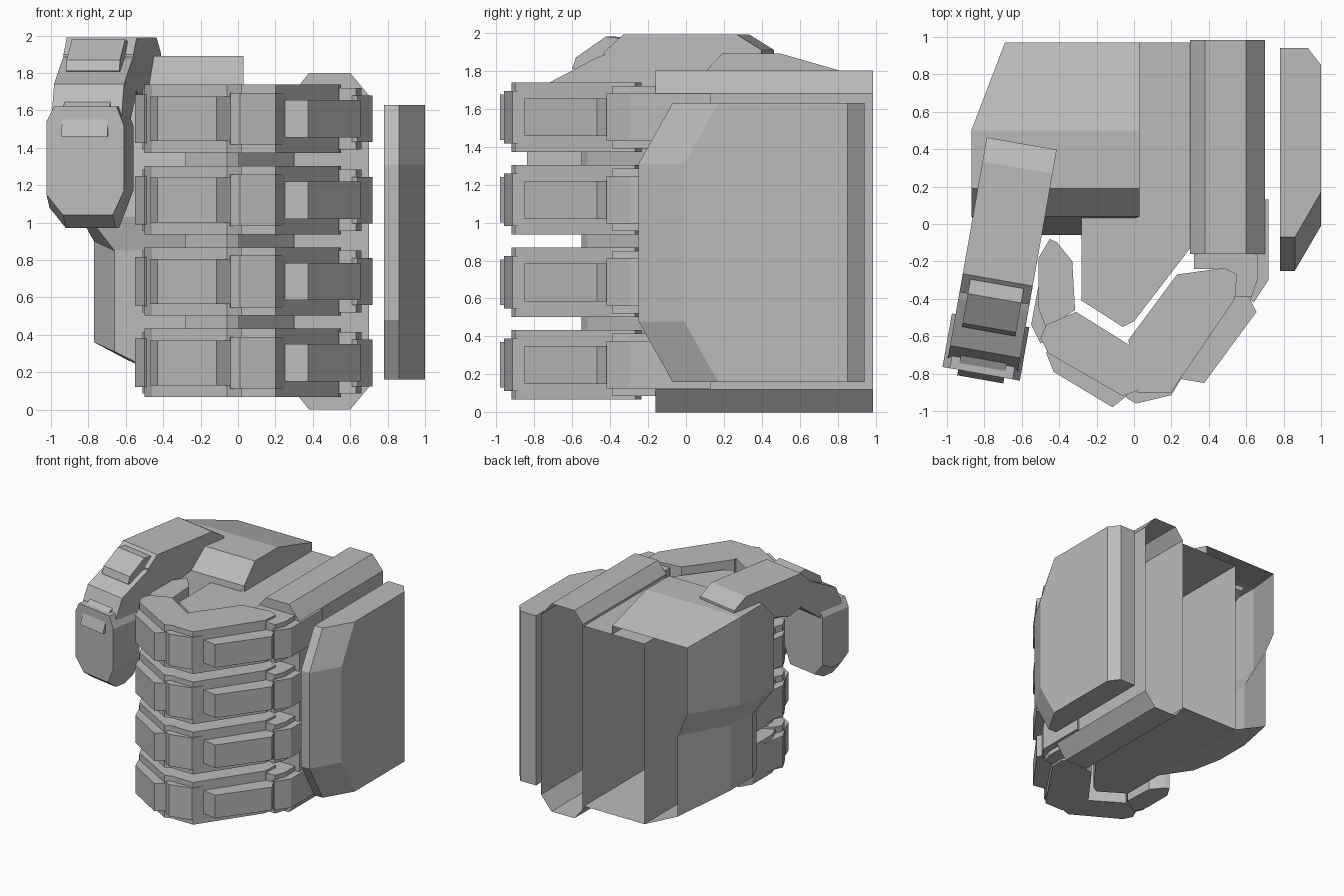
import bpy
import bmesh
from math import radians
from mathutils import Matrix, Vector

cube = bpy.data.objects.get("Cube")
if cube:
    bpy.data.objects.remove(cube, do_unlink=True)

GREY = (0.5, 0.5, 0.5, 1)
metal = bpy.data.materials.new("plain grey metal")
metal.use_nodes = True
metal.diffuse_color = GREY
metal.node_tree.nodes["Principled BSDF"].inputs["Base Color"].default_value = GREY


def finish(name, bm):
    """Turn a bmesh into a flat shaded grey object."""
    bmesh.ops.recalc_face_normals(bm, faces=bm.faces[:])
    mesh = bpy.data.meshes.new(name)
    bm.to_mesh(mesh)
    bm.free()
    mesh.materials.append(metal)
    obj = bpy.data.objects.new(name, mesh)
    bpy.context.scene.collection.objects.link(obj)
    return obj


def skin(bm, rings, closed=True, open_edge=None):
    """Bridge neighbouring rings of points; return the vertex rings."""
    rows = [[bm.verts.new(p) for p in ring] for ring in rings]
    count = len(rows[0])
    for low, high in zip(rows, rows[1:]):
        for i in range(count if closed else count - 1):
            if i != open_edge:
                j = (i + 1) % count
                bm.faces.new((low[i], low[j], high[j], high[i]))
    return rows


def loft(name, rings, start=True, end=True, open_edge=None):
    bm = bmesh.new()
    rows = skin(bm, rings, open_edge=open_edge)
    if start:
        bm.faces.new(rows[0])
    if end:
        bm.faces.new(rows[-1])
    return finish(name, bm)


def prism(name, outline, bottom, top, open_edge=None):
    """Extrude a plan outline upwards."""
    rings = [[(x, y, z) for x, y in outline] for z in (bottom, top)]
    return loft(name, rings, open_edge=open_edge)


# Outer guard plate, sloping in towards its outer face
def guard_ring(x, front, back):
    low, high = .16, 1.63
    plan = [(back, low), (front + .18, low), (front, .48),
            (front, 1.31), (front + .18, high), (back, high)]
    return [(x, y, z) for y, z in plan]


loft("outer_guard_plate", [guard_ring(.78, -.25, .94), guard_ring(.86, -.25, .94),
                           guard_ring(.93, -.13, .94), guard_ring(1, -.01, .85)])

# Back-of-hand housing, open at the wrist
section = [(.38, 0), (.6, 0), (.7, .12), (.7, 1.68),
           (.6, 1.8), (.38, 1.8), (.3, 1.7), (.3, .1)]
loft("hand_housing", [[(x, y, z) for x, z in section] for y in (-.16, .985)], end=False)

# Palm shell, open at the wrist
prism("palm_shell", [(-.28, .97), (-.28, -.41), (-.06, -.55), (0, -.52),
                     (.3, -.13), (.3, .97)], .12, 1.68, open_edge=5)

# Thumb base: faceted shell stepping in towards the heel of the hand
bm = bmesh.new()
rows = skin(bm, [
    [(-.6, .97, .27), (-.77, .5, .36), (-.77, .19, .36), (-.66, -.02, .31), (-.28, -.02, .12)],
    [(-.6, .97, .97), (-.77, .5, .93), (-.77, .19, .9), (-.66, -.02, .85), (-.28, -.02, .85)],
    [(-.69, .97, 1.18), (-.87, .5, 1.13), (-.87, .19, 1.08), (-.8, -.06, 1.03), (-.28, -.06, 1.03)],
    [(-.69, .97, 1.755), (-.87, .5, 1.89), (-.87, .19, 1.89), (-.87, .04, 1.73), (.03, .04, 1.73)],
], closed=False)
heel = bm.verts.new((-.28, .97, .12))
bm.faces.new(rows[0] + [heel])
right = [bm.verts.new(p) for p in ((.03, .97, 1.755), (.03, .5, 1.89), (.03, .19, 1.89))]
back, mid, front, shoulder, corner = rows[-1]
bm.faces.new((back, mid, right[1], right[0]))
bm.faces.new((mid, front, right[2], right[1]))
bm.faces.new((front, shoulder, corner, right[2]))
feet = [bm.verts.new((.03, y, 1.68)) for y in (.04, .97)]
bm.faces.new(right + [corner] + feet)
finish("thumb_base", bm)

# Curled finger parts: name, half height, plan outline
FINGER = [
    ("knuckle", .165, [(.32, .1), (.32, -.24), (.5, -.24), (.54, -.39),
                       (.63, -.39), (.66, -.3), (.66, .1)]),
    ("knuckle_cap", .125, [(.6, .13), (.6, -.38), (.64, -.42), (.72, -.3), (.72, .13)]),
    ("lower_link", .183, [(.23, -.27), (.48, -.235), (.55, -.27), (.54, -.4),
                          (.24, -.84), (.2, -.9), (.02, -.9), (-.03, -.62)]),
    ("lower_plate", .1, [(.2, -.82), (.375, -.85), (.655, -.47), (.6, -.36), (.45, -.4)]),
    ("middle_cap", .138, [(-.05, -.85), (-.04, -.93), (.01, -.96), (.2, -.915),
                          (.25, -.83), (.1, -.75)]),
    ("middle_link", .183, [(-.02, -.65), (-.31, -.47), (-.47, -.54), (-.5, -.61),
                           (-.46, -.69), (-.06, -.92), (.02, -.89)]),
    ("middle_plate", .12, [(-.4, -.6), (-.47, -.69), (-.43, -.79), (-.115, -.98),
                           (-.04, -.92), (-.1, -.8)]),
    ("tip_link", .165, [(-.45, -.08), (-.41, -.1), (-.33, -.2), (-.315, -.46),
                        (-.47, -.56), (-.51, -.45), (-.51, -.18)]),
    ("tip_plate", .13, [(-.49, -.22), (-.55, -.54), (-.5, -.64), (-.45, -.6)]),
]
for number, digit in enumerate(("little", "ring", "middle", "index")):
    centre = .25 + .435 * number
    for part, half, outline in FINGER:
        prism(f"{digit}_finger_{part}", outline, centre - half, centre + half)

# Thumb, built along its own forward axis and then turned in
THUMB = Matrix.Translation((-.6, .43, 0)) @ Matrix.Rotation(radians(-10), 4, "Z")


def thumb_point(side, forward, height):
    return THUMB @ Vector((side, -forward, height))


def thumb_part(name, half, profile):
    loft(name, [[thumb_point(side, f, z) for f, z in profile] for side in (-half, half)])


thumb_part("thumb_lower_link", .19, [(0, 1.85), (0, 1.91), (.13, 1.99), (.74, 1.99),
                                     (.84, 1.9), (.82, 1.72), (.6, 1.66), (.3, 1.75)])
thumb_part("thumb_middle_link", .19, [(.74, 1.92), (.88, 1.87), (1.13, 1.74),
                                      (1.2, 1.58), (1, 1.5), (.76, 1.68)])
thumb_part("thumb_lower_cap", .145, [(.76, 1.97), (.84, 1.98), (1, 1.87),
                                     (1.02, 1.81), (.9, 1.8)])
thumb_part("thumb_tip_cap", .125, [(1.13, 1.67), (1.23, 1.61), (1.28, 1.46), (1.2, 1.46)])


# Thumb tip with a chamfered lower front edge
def tip_ring(forward, lift):
    sides = [(-.21, 1.54), (-.17, 1.62), (.17, 1.62), (.21, 1.52),
             (.21, 1.17), (.15, .97 + lift), (-.12, .97 + lift), (-.21, 1.08 + lift)]
    return [thumb_point(side, forward, z) for side, z in sides]


loft("thumb_tip", [tip_ring(.96, .05), tip_ring(1.06, 0), tip_ring(1.16, 0), tip_ring(1.25, .07)])
